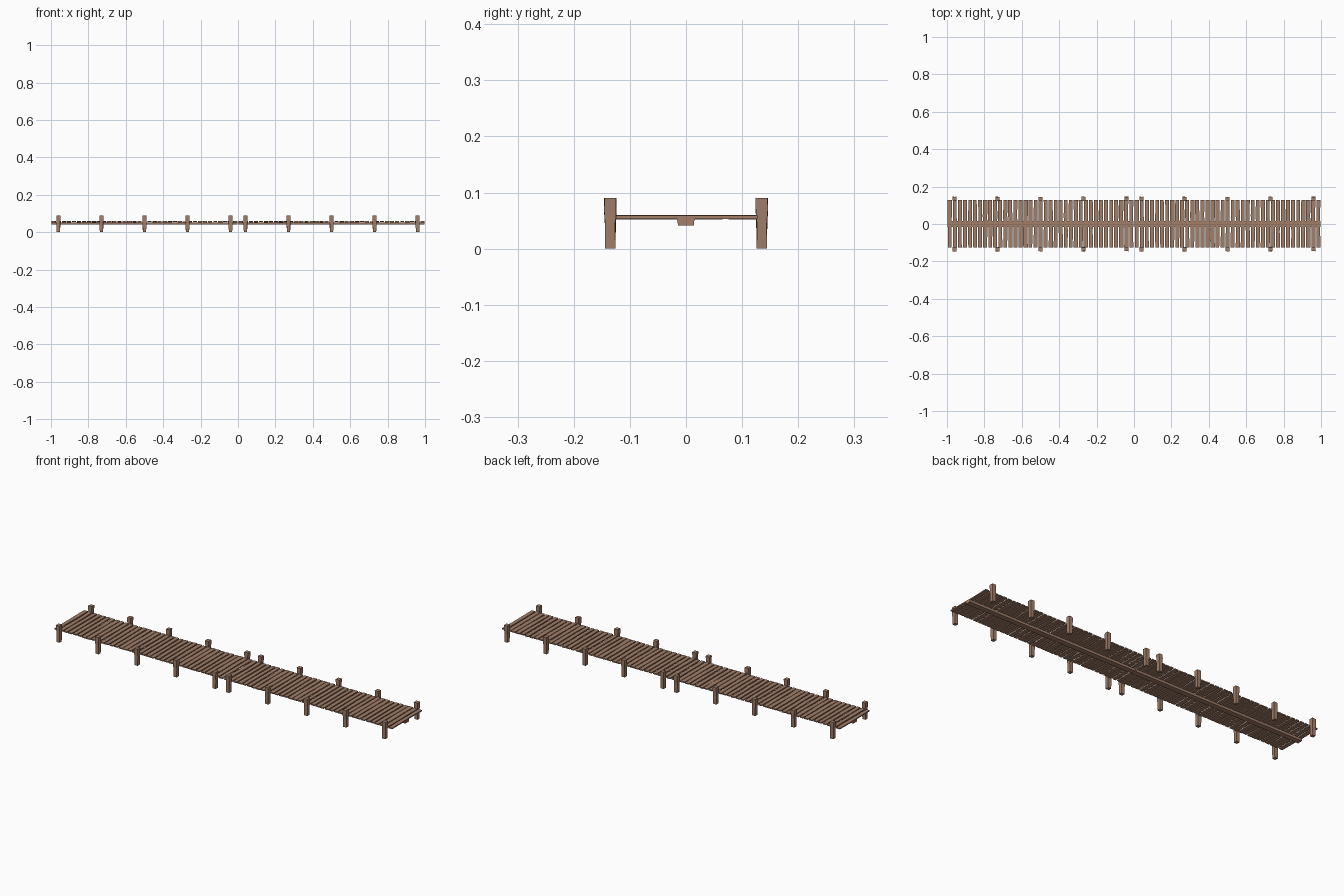
import bpy, bmesh, random
from mathutils import Vector

if "Cube" in bpy.data.objects:
    bpy.data.objects.remove(bpy.data.objects["Cube"])

random.seed(7)

wood = bpy.data.materials.new("weathered_wood")
wood.diffuse_color = (0.36, 0.21, 0.14, 1)
wood.use_nodes = True
wood.node_tree.nodes["Principled BSDF"].inputs["Base Color"].default_value = wood.diffuse_color


def loft(name, rings):
    """Skin a list of four-corner rings into a closed flat-faced timber."""
    bm = bmesh.new()
    vs = [[bm.verts.new(p) for p in r] for r in rings]
    for a, b in zip(vs, vs[1:]):
        for i in range(4):
            j = (i + 1) % 4
            bm.faces.new((a[i], a[j], b[j], b[i]))
    bm.faces.new(vs[0][::-1])
    bm.faces.new(vs[-1])
    bmesh.ops.recalc_face_normals(bm, faces=bm.faces)
    me = bpy.data.meshes.new(name)
    bm.to_mesh(me)
    bm.free()
    me.materials.append(wood)
    ob = bpy.data.objects.new(name, me)
    bpy.context.collection.objects.link(ob)
    return ob


def jit(a):
    return random.uniform(-a, a)


def plank(x, w):
    # crosswise board with slightly uneven edges
    rings = []
    dz = random.uniform(0, 0.0015)
    for y in (-0.125, -0.04, 0.045, 0.127):
        x0, x1 = x - w / 2 + jit(0.0015), x + w / 2 + jit(0.0015)
        z = 0.0525 + dz + jit(0.0005)
        t = 0.006
        rings.append([(x0, y, z), (x1, y, z), (x1, y, z + t), (x0, y, z + t)])
    return loft("deck_plank", rings)


def post(x, y):
    # square post, thicker towards the top
    rings = []
    for z, w in ((0, 0.009), (0.045, 0.0095), (0.068, 0.0105), (0.09, 0.0108)):
        e = 0 if z == 0 else 0.0008
        rings.append([(x + sx * w + jit(e), y + sy * w + jit(e), z)
                      for sx, sy in ((-1, -1), (1, -1), (1, 1), (-1, 1))])
    return loft("side_post", rings)


# One section, from x = 0 to 1
parts = []
n = 37
pitch = 0.997 / n
for i in range(n):
    parts.append(plank(0.002 + (i + 0.5) * pitch, pitch - 0.0055 + jit(0.0015)))

for x in (0.04, 0.27, 0.5, 0.73, 0.96):
    for y in (-0.135, 0.135):
        parts.append(post(x, y))

# Beam under the deck
parts.append(loft("centre_beam", [
    [(x, -0.014, 0.041), (x, 0.014, 0.041), (x, 0.015, 0.053), (x, -0.016, 0.053)]
    for x in (0.003, 0.997)]))

# Second section continues the walkway to x = -1
for ob in parts:
    twin = ob.copy()
    twin.location = Vector((-1, 0, 0))
    bpy.context.collection.objects.link(twin)
